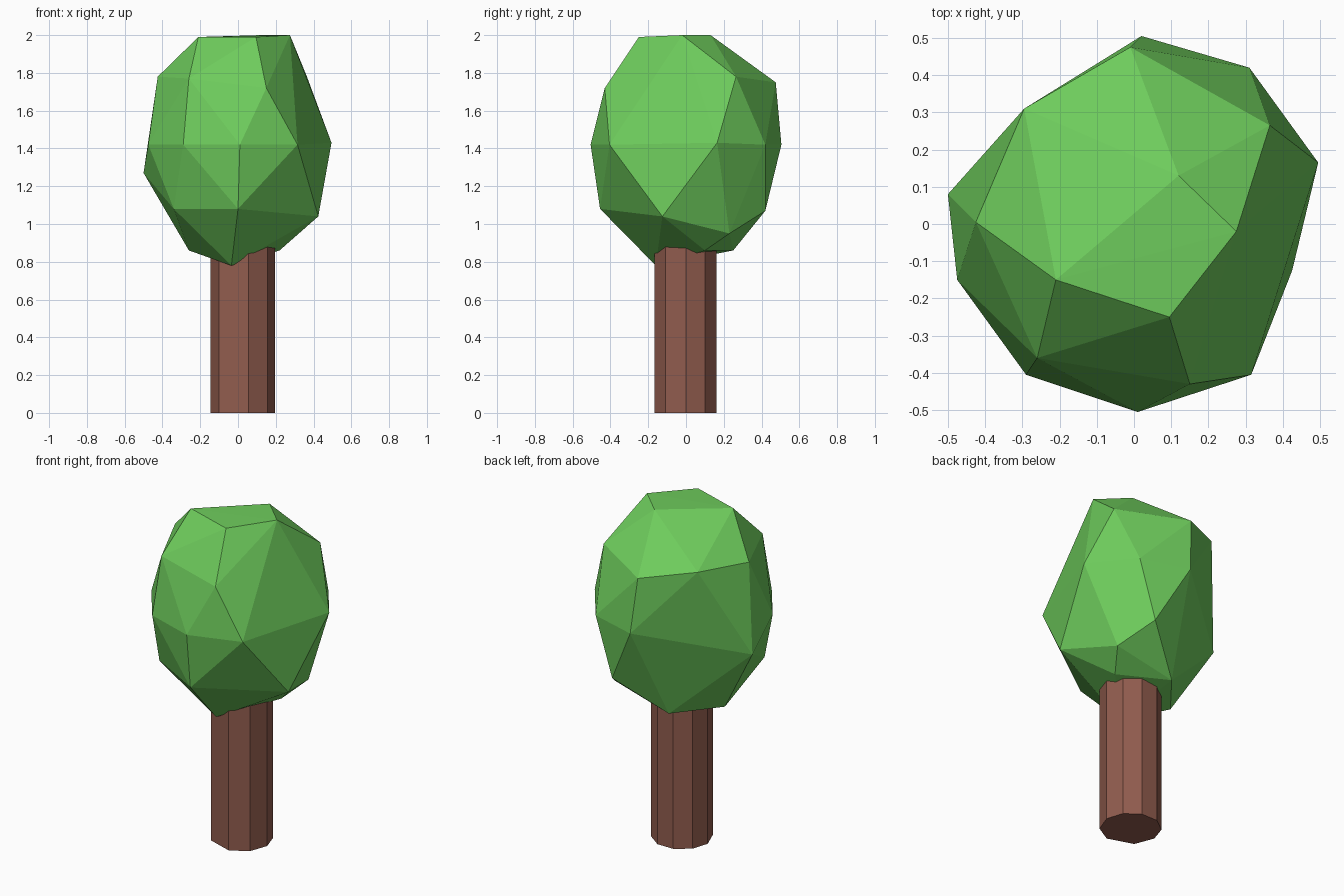
import bpy, bmesh, math

if "Cube" in bpy.data.objects:
    bpy.data.objects.remove(bpy.data.objects["Cube"])


def material(name, rgb):
    m = bpy.data.materials.new(name)
    m.diffuse_color = (*rgb, 1)
    m.use_nodes = True
    m.node_tree.nodes["Principled BSDF"].inputs["Base Color"].default_value = m.diffuse_color
    return m


def add_object(name, bm, mat):
    bmesh.ops.recalc_face_normals(bm, faces=bm.faces)
    mesh = bpy.data.meshes.new(name)
    bm.to_mesh(mesh)
    bm.free()
    mesh.materials.append(mat)
    obj = bpy.data.objects.new(name, mesh)
    bpy.context.collection.objects.link(obj)
    return obj


leaf_green = material("leaf green", (0.155, 0.60, 0.107))
bark_brown = material("bark brown", (0.283, 0.107, 0.076))

# Trunk: irregular nine-sided prism running up into the crown
bm = bmesh.new()
ring = [bm.verts.new((0.025 + 0.17 * math.cos(math.radians(a)),
                      0.17 * math.sin(math.radians(a)), 0))
        for a in (-180, -137, -80, -40, 0, 36, 72, 108, 144)]
base = bm.faces.new(ring)
top = bmesh.ops.extrude_face_region(bm, geom=[base], use_keep_orig=True)
for v in top["geom"]:
    if isinstance(v, bmesh.types.BMVert):
        v.co.z = 0.98
add_object("trunk", bm, bark_brown)

# Crown: faceted lump wrapped around rings of corner points
crown_rings = [
    # top
    (-0.21, -0.15, 1.99), (0.095, -0.25, 1.99), (0.275, -0.02, 2.0), (0.12, 0.13, 2.0),
    # shoulder
    (-0.425, 0.005, 1.78), (-0.26, -0.36, 1.77), (0.15, -0.43, 1.72),
    (0.365, 0.265, 1.78), (-0.01, 0.475, 1.75), (-0.295, 0.31, 1.80),
    # widest
    (-0.475, -0.15, 1.42), (-0.5, 0.08, 1.27), (-0.29, -0.405, 1.42), (0.01, -0.505, 1.42),
    (0.315, -0.405, 1.42), (0.495, 0.165, 1.43), (0.31, 0.42, 1.42), (0.02, 0.505, 1.42),
    # lower
    (0.425, -0.125, 1.04), (0.0, -0.455, 1.08), (-0.34, -0.265, 1.08),
    (0.2, 0.42, 1.07), (0.31, 0.23, 0.95),
    # underside
    (-0.06, 0.25, 0.86), (-0.26, 0.0, 0.86), (0.22, 0.10, 0.86), (-0.035, -0.16, 0.78),
]
bm = bmesh.new()
for p in crown_rings:
    bm.verts.new(p)
bmesh.ops.convex_hull(bm, input=bm.verts)
add_object("crown", bm, leaf_green)
